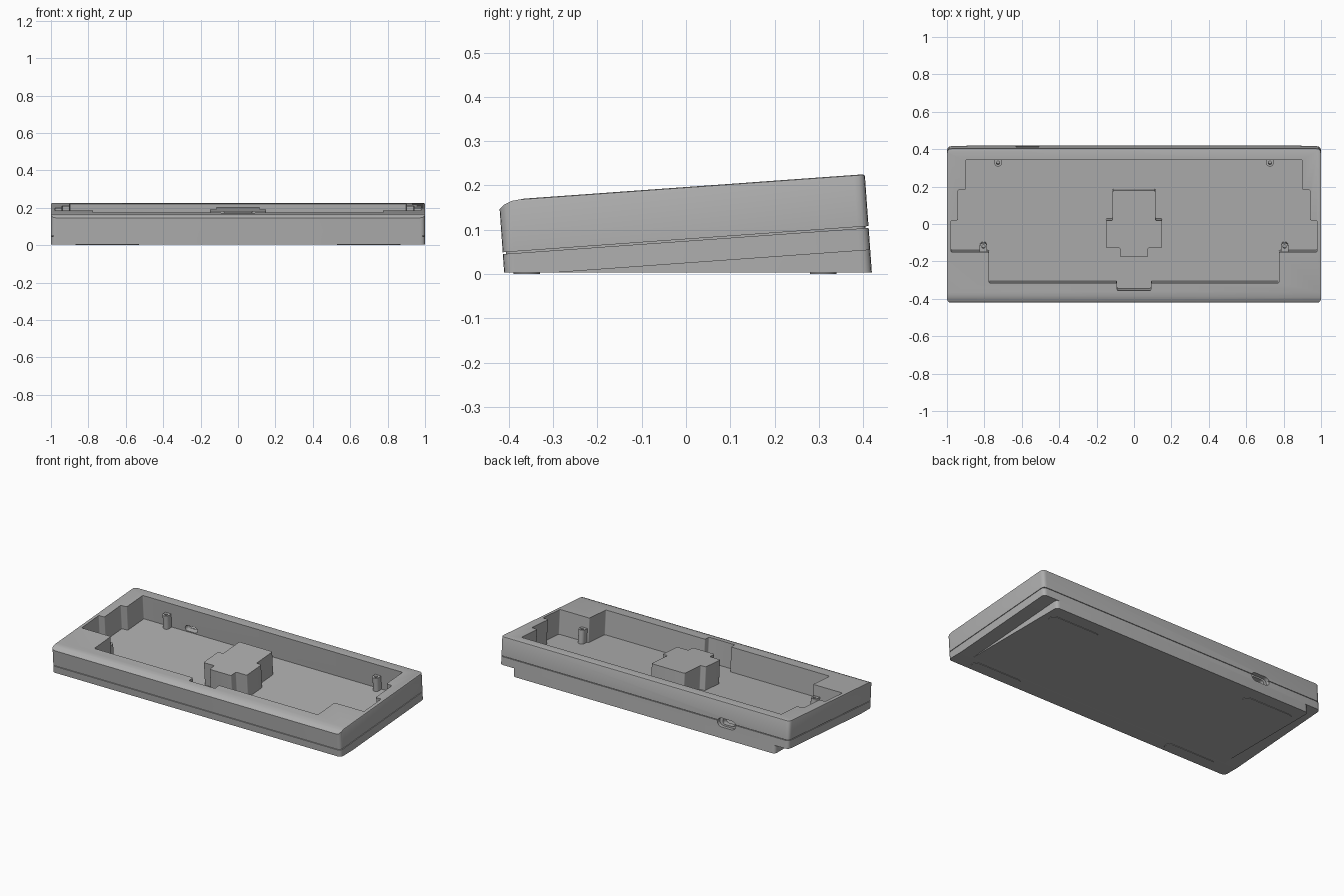
import bpy, bmesh, math
from mathutils import Matrix, Vector

if "Cube" in bpy.data.objects:
    bpy.data.objects.remove(bpy.data.objects["Cube"], do_unlink=True)

TILT = Matrix.Rotation(math.radians(4.1), 4, 'X')
FRONT, BACK = -0.4095, 0.419           # case ends, before tilting
UNDER, SEAM_LOW, SEAM_HIGH, TOP = 0.0245, 0.0745, 0.0785, 0.196
FLOOR, GROUND = 0.045, 0.003

grey = bpy.data.materials.new("grey_shell")
grey.use_nodes = True
COLOUR = (0.43, 0.43, 0.43, 1)
grey.diffuse_color = COLOUR
grey.node_tree.nodes["Principled BSDF"].inputs["Base Color"].default_value = COLOUR


def rounded(points, radius, steps=4):
    """Round every corner of an outline."""
    out = []
    pts = [Vector(p) for p in points]
    for i, p in enumerate(pts):
        a, b = pts[i - 1] - p, pts[(i + 1) % len(pts)] - p
        start = p + a.normalized() * min(radius, a.length * 0.49)
        end = p + b.normalized() * min(radius, b.length * 0.49)
        for k in range(steps + 1):
            t = k / steps
            out.append(start * (1 - t) ** 2 + p * 2 * t * (1 - t) + end * t * t)
    return out


def rect(x, y0, y1, radius):
    return rounded([(x, y1), (x, y0), (-x, y0), (-x, y1)], radius)


def mirrored(half):
    return half + [(-x, y) for x, y in reversed(half)]


def stadium(cx, cy, length, width, n=8):
    r, reach = width / 2, (length - width) / 2
    pts = []
    for side in (1, -1):
        for k in range(n + 1):
            a = math.pi * (k / n - 0.5)
            pts.append((cx + side * (reach + r * math.cos(a)), cy + side * r * math.sin(a)))
    return pts


def prism(name, outline, low, high, bevel=0, tilt=True, along_y=False):
    """Extrude an outline upward, or backward when along_y is set."""
    bm = bmesh.new()
    place = (lambda p, h: (p[0], h, p[1])) if along_y else (lambda p, h: (p[0], p[1], h))
    face = bm.faces.new([bm.verts.new(place(p, low)) for p in outline])
    ext = bmesh.ops.extrude_face_region(bm, geom=[face])["geom"]
    move = place((0, 0), high - low)
    bmesh.ops.translate(bm, vec=move, verts=[v for v in ext if isinstance(v, bmesh.types.BMVert)])
    if bevel:
        rim = [e for e in bm.edges if all(abs(v.co.z - high) < 1e-5 for v in e.verts)]
        bmesh.ops.bevel(bm, geom=rim, offset=bevel, segments=2, profile=0.5, affect='EDGES')
    if tilt:
        bm.transform(TILT)
    bmesh.ops.recalc_face_normals(bm, faces=bm.faces[:])
    mesh = bpy.data.meshes.new(name)
    bm.to_mesh(mesh)
    bm.free()
    mesh.materials.append(grey)
    obj = bpy.data.objects.new(name, mesh)
    bpy.context.collection.objects.link(obj)
    return obj


def slice_off(obj, point, normal):
    """Remove what lies beyond a plane and close the cut."""
    bm = bmesh.new()
    bm.from_mesh(obj.data)
    bmesh.ops.bisect_plane(bm, geom=bm.verts[:] + bm.edges[:] + bm.faces[:], dist=1e-6,
                           plane_co=point, plane_no=normal, clear_outer=True)
    bmesh.ops.holes_fill(bm, edges=[e for e in bm.edges if e.is_boundary], sides=0)
    bmesh.ops.recalc_face_normals(bm, faces=bm.faces[:])
    bm.to_mesh(obj.data)
    bm.free()


def carve(obj, cutters):
    bpy.context.view_layer.objects.active = obj
    for cutter in cutters:
        mod = obj.modifiers.new("cut", 'BOOLEAN')
        mod.operation, mod.solver, mod.object = 'DIFFERENCE', 'EXACT', cutter
        bpy.ops.object.modifier_apply(modifier=mod.name)


# Two case halves with a recessed seam between them
lower = prism("lower_case", rect(1, FRONT, BACK, 0.025), UNDER, SEAM_LOW)
seam = prism("seam_core", rect(0.993, FRONT + 0.007, BACK - 0.007, 0.02), SEAM_LOW, SEAM_HIGH)
upper = prism("upper_case", rect(1, FRONT, BACK, 0.025), SEAM_HIGH, TOP, bevel=0.005)

# Softened front lip, sliced along a short curve
lip = [(FRONT, 0.176), (-0.398, 0.186), (-0.38, 0.193), (-0.352, TOP)]
for (y0, z0), (y1, z1) in zip(lip, lip[1:]):
    slice_off(upper, TILT @ Vector((0, y0, z0)), TILT @ Vector((0, z0 - z1, y1 - y0)))

# Wedge foot under the tilted case
foot = prism("wedge_foot", rect(0.91, -0.37, BACK, 0.025), -0.06, UNDER)
for part in (lower, foot):
    slice_off(part, (0, 0, GROUND), (0, 0, -1))

# Stepped tray opening and port in the back wall
tray = mirrored([(0.9, 0.358), (0.9, 0.198), (0.94, 0.198), (0.94, 0.034), (0.978, 0.034),
                 (0.978, -0.137), (0.775, -0.137), (0.775, -0.302), (0.09, -0.302), (0.09, -0.343)])
cutters = [prism("tray_cutter", rounded(tray, 0.008), FLOOR, 0.3),
           prism("port_recess_cutter", stadium(-0.57, 0.068, 0.125, 0.054), 0.395, 0.45, along_y=True),
           prism("port_hole_cutter", stadium(-0.57, 0.068, 0.085, 0.034), 0.33, 0.45, along_y=True)]
for part in (lower, seam, upper):
    carve(part, cutters)

# Stepped central block
block = mirrored([(0.115, 0.192), (0.115, 0.032), (0.15, 0.032),
                  (0.15, -0.114), (0.075, -0.114), (0.075, -0.163)])
parts = [lower, seam, upper, foot, prism("centre_block", rounded(block, 0.008), FLOOR - 0.005, 0.19)]

# Screw posts joined to the nearest tray wall
for name, x, y, wall in (("back", 0.727, 0.337, 0.36), ("front", 0.805, -0.112, -0.139)):
    for side, s in (("left", 1), ("right", -1)):
        away = 1 if y > wall else -1
        arc = [math.pi * k / 12 for k in range(13)]
        outline = [(s * x + 0.02 * math.cos(a), y + away * 0.02 * math.sin(a)) for a in arc]
        outline += [(s * x - 0.02, wall), (s * x + 0.02, wall)]
        post = prism(f"{name}_{side}_screw_post", outline, FLOOR - 0.005, 0.13)
        hole = prism("screw_hole_cutter", stadium(s * x, y, 0.0181, 0.018), 0.07, 0.2)
        carve(post, [hole])
        cutters.append(hole)
        parts.append(post)

# Flat grip pads on the underside
for name, y in (("back", 0.31), ("front", -0.36)):
    for side, x in (("left", 0.7), ("right", -0.7)):
        parts.append(prism(f"{name}_{side}_pad", stadium(x, y, 0.34, 0.06), 0, GROUND + 0.001, tilt=False))

for cutter in cutters:
    bpy.data.objects.remove(cutter, do_unlink=True)

# Smooth rounded corners, keep hard edges
bpy.ops.object.select_all(action='DESELECT')
for part in parts:
    part.select_set(True)
bpy.context.view_layer.objects.active = lower
bpy.ops.object.shade_smooth_by_angle(angle=math.radians(30))
